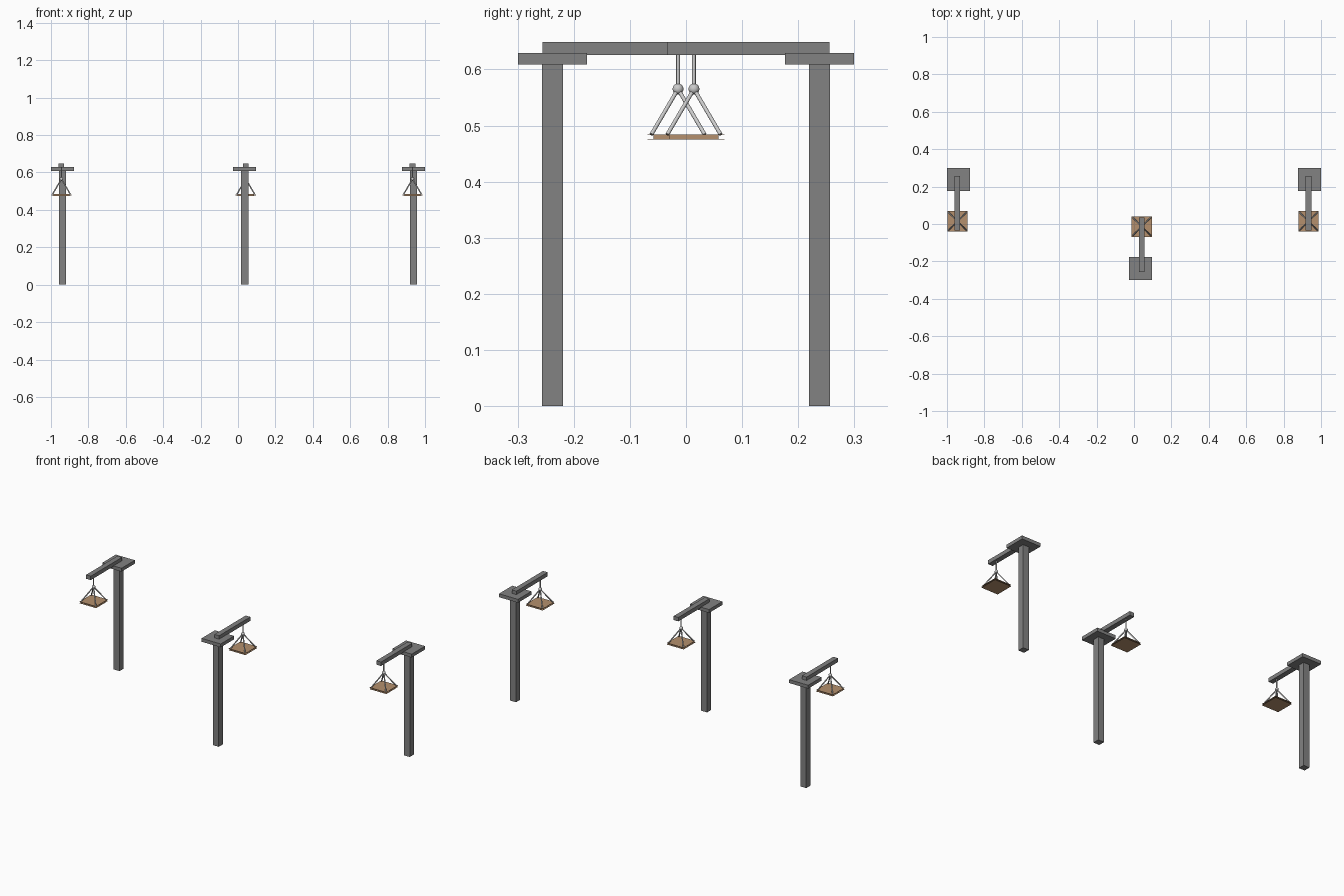
import bpy, math
from mathutils import Vector, Matrix

if "Cube" in bpy.data.objects:
    bpy.data.objects.remove(bpy.data.objects["Cube"])


def material(name, color):
    m = bpy.data.materials.new(name)
    m.diffuse_color = (*color, 1)
    m.use_nodes = True
    m.node_tree.nodes["Principled BSDF"].inputs["Base Color"].default_value = m.diffuse_color
    return m


wood = material("wood", (0.46, 0.28, 0.155))
dark = material("dark_grey", (0.225, 0.225, 0.225))


def finish(name, frame, mat=None):
    o = bpy.context.object
    o.name = name
    if mat:
        o.data.materials.append(mat)
    o.matrix_world = frame @ o.matrix_basis
    return o


def box(name, frame, center, size, mat=None):
    bpy.ops.mesh.primitive_cube_add(size=1)
    o = bpy.context.object
    o.data.transform(Matrix.Translation(center) @ Matrix.Diagonal((*size, 1)))
    return finish(name, frame, mat)


def rod(name, frame, a, b, r):
    a, b = Vector(a), Vector(b)
    d = b - a
    bpy.ops.mesh.primitive_cylinder_add(vertices=12, radius=r, depth=d.length)
    o = bpy.context.object
    o.data.transform(Matrix.Translation((a + b) / 2) @ d.to_track_quat('Z', 'Y').to_matrix().to_4x4())
    bpy.ops.object.shade_smooth_by_angle(angle=math.radians(40))
    return finish(name, frame)


def hanging_post(x, y, turn):
    f = Matrix.Translation((x, y, 0)) @ Matrix.Rotation(turn, 4, 'Z')
    bx, ty = -0.0055, -0.2238   # beam offset, tray hanging position
    # post, cap plate and overhanging beam
    box("post", f, (0, 0, 0.305), (0.038, 0.038, 0.61), dark)
    box("cap_plate", f, (0, 0, 0.619), (0.123, 0.123, 0.02), dark)
    box("beam", f, (bx, -0.127, 0.6375), (0.03, 0.289, 0.023), dark)
    # hanger rod and ball
    rod("hanger_rod", f, (bx, ty, 0.565), (bx, ty, 0.63), 0.0033)
    bpy.ops.mesh.primitive_uv_sphere_add(segments=16, ring_count=10, radius=0.0097)
    bpy.context.object.data.transform(Matrix.Translation((bx, ty, 0.565)))
    bpy.ops.object.shade_smooth()
    finish("hanger_ball", f)
    # four struts to the tray corners
    for sx in (-1, 1):
        for sy in (-1, 1):
            rod("tray_strut", f, (bx, ty, 0.565),
                (bx + sx * 0.0475, ty + sy * 0.0475, 0.484), 0.0035)
    # tray: core between two thin, wider boards
    box("tray_core", f, (bx, ty, 0.4795), (0.087, 0.087, 0.007), wood)
    for z in (0.4835, 0.4755):
        box("tray_board", f, (bx, ty, z), (0.108, 0.108, 0.0015), wood)


hanging_post(-0.9385, 0.238, 0)
hanging_post(0.9385, 0.238, 0)
hanging_post(0.036, -0.238, math.pi)
